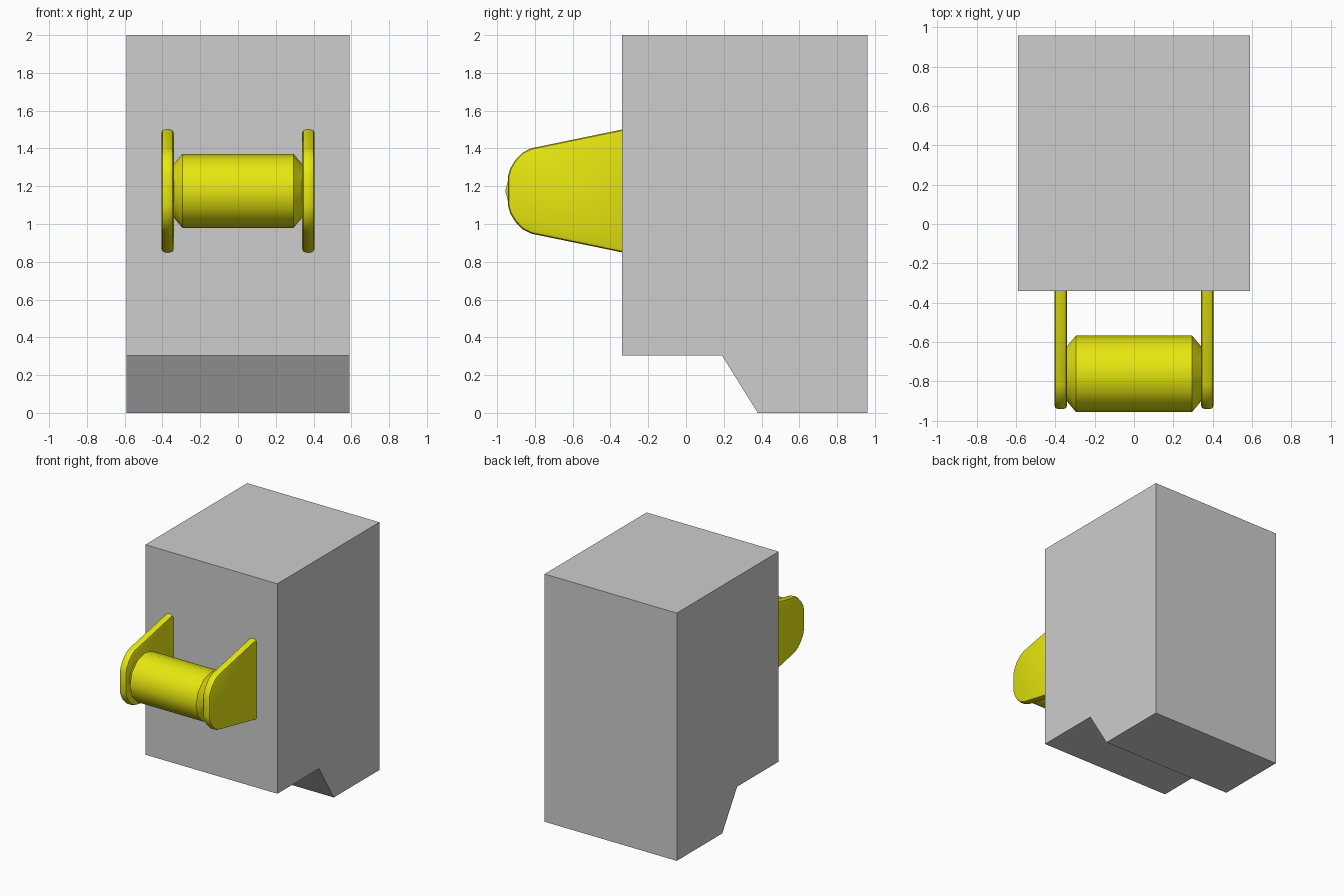
import bpy, bmesh, math
from mathutils import Vector, Matrix

if "Cube" in bpy.data.objects:
    bpy.data.objects.remove(bpy.data.objects["Cube"])


def material(name, rgb):
    m = bpy.data.materials.new(name)
    m.diffuse_color = (*rgb, 1)
    m.use_nodes = True
    m.node_tree.nodes["Principled BSDF"].inputs["Base Color"].default_value = m.diffuse_color
    return m


GREY = material("body grey", (0.61, 0.61, 0.61))
YELLOW = material("safety yellow", (0.8, 0.8, 0.005))


def finish(bm, name, mat, smooth=None):
    bmesh.ops.recalc_face_normals(bm, faces=bm.faces[:])
    me = bpy.data.meshes.new(name)
    bm.to_mesh(me)
    bm.free()
    ob = bpy.data.objects.new(name, me)
    bpy.context.collection.objects.link(ob)
    me.materials.append(mat)
    if smooth:
        bpy.ops.object.select_all(action='DESELECT')
        ob.select_set(True)
        bpy.context.view_layer.objects.active = ob
        bpy.ops.object.shade_smooth_by_angle(angle=math.radians(smooth))
    return ob


def extrude_profile(points, x0, x1, bevel=0):
    """Extrude a (y, z) outline from x0 to x1, optionally rounding both rims."""
    bm = bmesh.new()
    face = bm.faces.new([bm.verts.new((x0, y, z)) for y, z in points])
    new = bmesh.ops.extrude_face_region(bm, geom=[face])["geom"]
    bmesh.ops.translate(bm, vec=(x1 - x0, 0, 0),
                        verts=[v for v in new if isinstance(v, bmesh.types.BMVert)])
    if bevel:
        rims = [e for e in bm.edges if abs(e.verts[0].co.x - e.verts[1].co.x) < 1e-5]
        bmesh.ops.bevel(bm, geom=rims, offset=bevel, offset_type='OFFSET',
                        segments=2, profile=0.5, affect='EDGES')
    return bm


# Main block with the stepped, sloping underside
body = [(-0.34, 2), (0.96, 2), (0.96, 0), (0.38, 0), (0.19, 0.305), (-0.34, 0.305)]
finish(extrude_profile(body, -0.59, 0.59), "main_block", GREY)

# Side plates: tapered, rounded nose, root sunk into the block
ZC = 1.175
half = [(-0.30, 0.333), (-0.82, 0.226), (-0.865, 0.203), (-0.905, 0.162),
        (-0.93, 0.12), (-0.942, 0.08)]
plate = [(y, ZC + h) for y, h in half] + [(y, ZC - h) for y, h in reversed(half)]
for side, s in (("left", -1), ("right", 1)):
    finish(extrude_profile(plate, s * 0.34, s * 0.405, 0.02),
           side + "_bracket_plate", YELLOW, 35)

# Roller: 12-sided drum with chamfered ends
bm = bmesh.new()
rings = []
for x, r in ((-0.345, 0.135), (-0.295, 0.195), (0.295, 0.195), (0.345, 0.135)):
    rings.append([bm.verts.new((x, -0.762 + r * math.cos(a), ZC + r * math.sin(a)))
                  for a in (i * math.tau / 12 for i in range(12))])
for a, b in zip(rings, rings[1:]):
    for i in range(12):
        j = (i + 1) % 12
        bm.faces.new((a[i], a[j], b[j], b[i]))
bm.faces.new(rings[0])
bm.faces.new(rings[-1])
finish(bm, "roller", YELLOW, 35)
